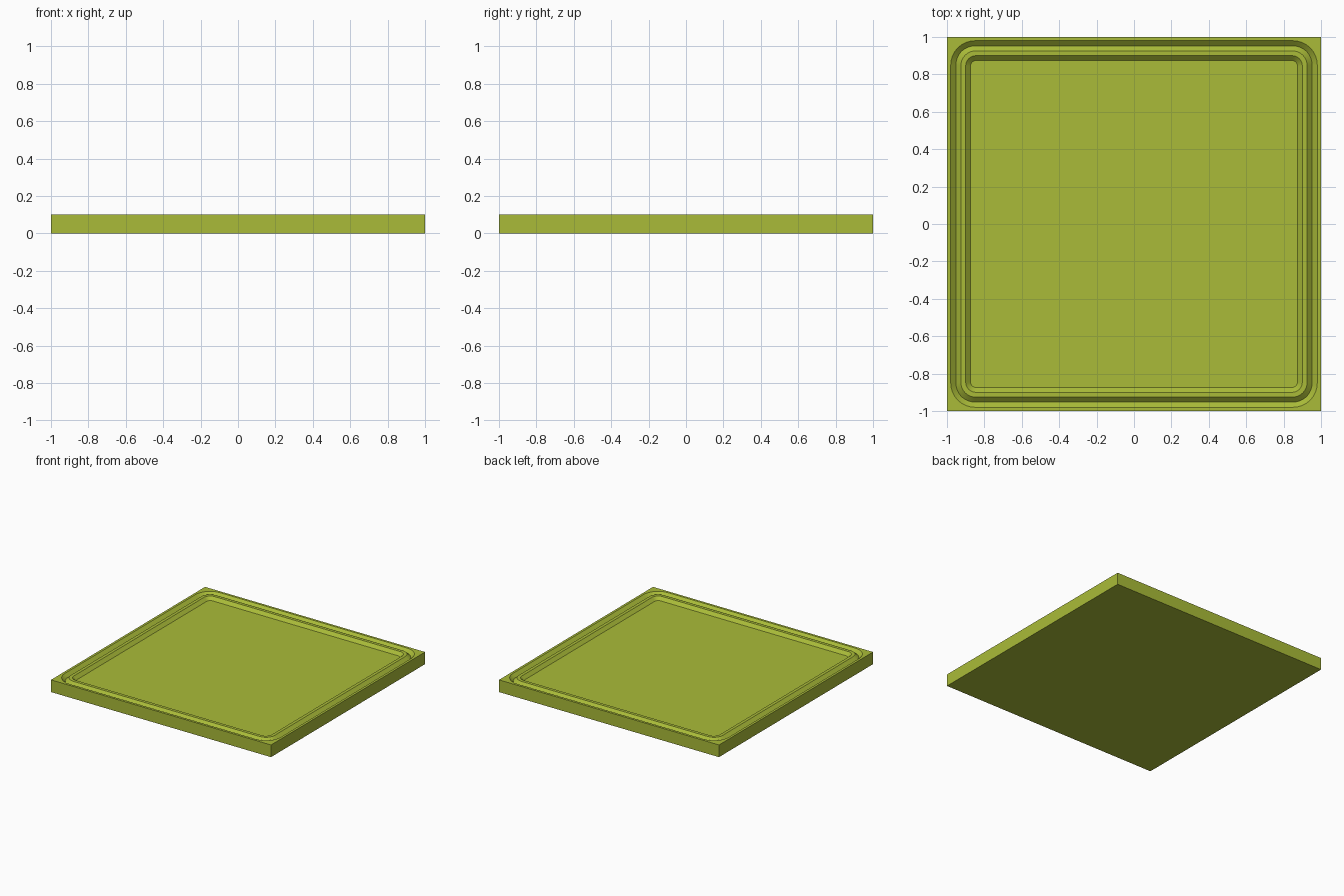
import bpy, bmesh, math

if "Cube" in bpy.data.objects:
    bpy.data.objects.remove(bpy.data.objects["Cube"])

SEG = 8
# Moulding profile: (half width, corner radius, height)
PROFILE = [(0.98, 0.13, 0.10), (0.952, 0.10, 0.075), (0.926, 0.08, 0.10),
           (0.90, 0.055, 0.10), (0.874, 0.03, 0.075)]


def ring(bm, half, radius, z):
    """Rounded square of vertices."""
    verts = []
    for q in range(4):
        mid = math.radians(45 + 90 * q)
        cx = math.copysign(half - radius, math.cos(mid))
        cy = math.copysign(half - radius, math.sin(mid))
        for i in range(SEG + 1):
            a = math.radians(90 * q + 90 * i / SEG)
            verts.append(bm.verts.new((cx + radius * math.cos(a), cy + radius * math.sin(a), z)))
    return verts


def square(bm, z):
    return [bm.verts.new((x, y, z)) for x, y in ((1, 1), (-1, 1), (-1, -1), (1, -1))]


bm = bmesh.new()
bottom, top = square(bm, 0), square(bm, 0.10)
rings = [ring(bm, *p) for p in PROFILE]

# Underside and outer walls
bm.faces.new(bottom[::-1])
for i in range(4):
    j = (i + 1) % 4
    bm.faces.new((bottom[i], bottom[j], top[j], top[i]))

# Flat rim between the square edge and the first rounded line
n = SEG + 1
outer = rings[0]
for q in range(4):
    for i in range(SEG):
        bm.faces.new((top[q], outer[q * n + i + 1], outer[q * n + i]))
    bm.faces.new((top[q], top[(q + 1) % 4], outer[(q + 1) % 4 * n], outer[q * n + SEG]))

# V groove, flat bead and step down to the field
for a, b in zip(rings, rings[1:]):
    for i in range(len(a)):
        j = (i + 1) % len(a)
        bm.faces.new((a[i], a[j], b[j], b[i]))

# Recessed centre field
bm.faces.new(rings[-1])
bmesh.ops.recalc_face_normals(bm, faces=bm.faces)

mesh = bpy.data.meshes.new("floor_tile")
bm.to_mesh(mesh)
bm.free()
tile = bpy.data.objects.new("floor_tile", mesh)
bpy.context.collection.objects.link(tile)

mat = bpy.data.materials.new("olive_green")
mat.diffuse_color = (0.40, 0.50, 0.04, 1)
mat.use_nodes = True
mat.node_tree.nodes["Principled BSDF"].inputs["Base Color"].default_value = mat.diffuse_color
mesh.materials.append(mat)

bpy.context.view_layer.objects.active = tile
tile.select_set(True)
bpy.ops.object.shade_smooth_by_angle(angle=math.radians(30))
